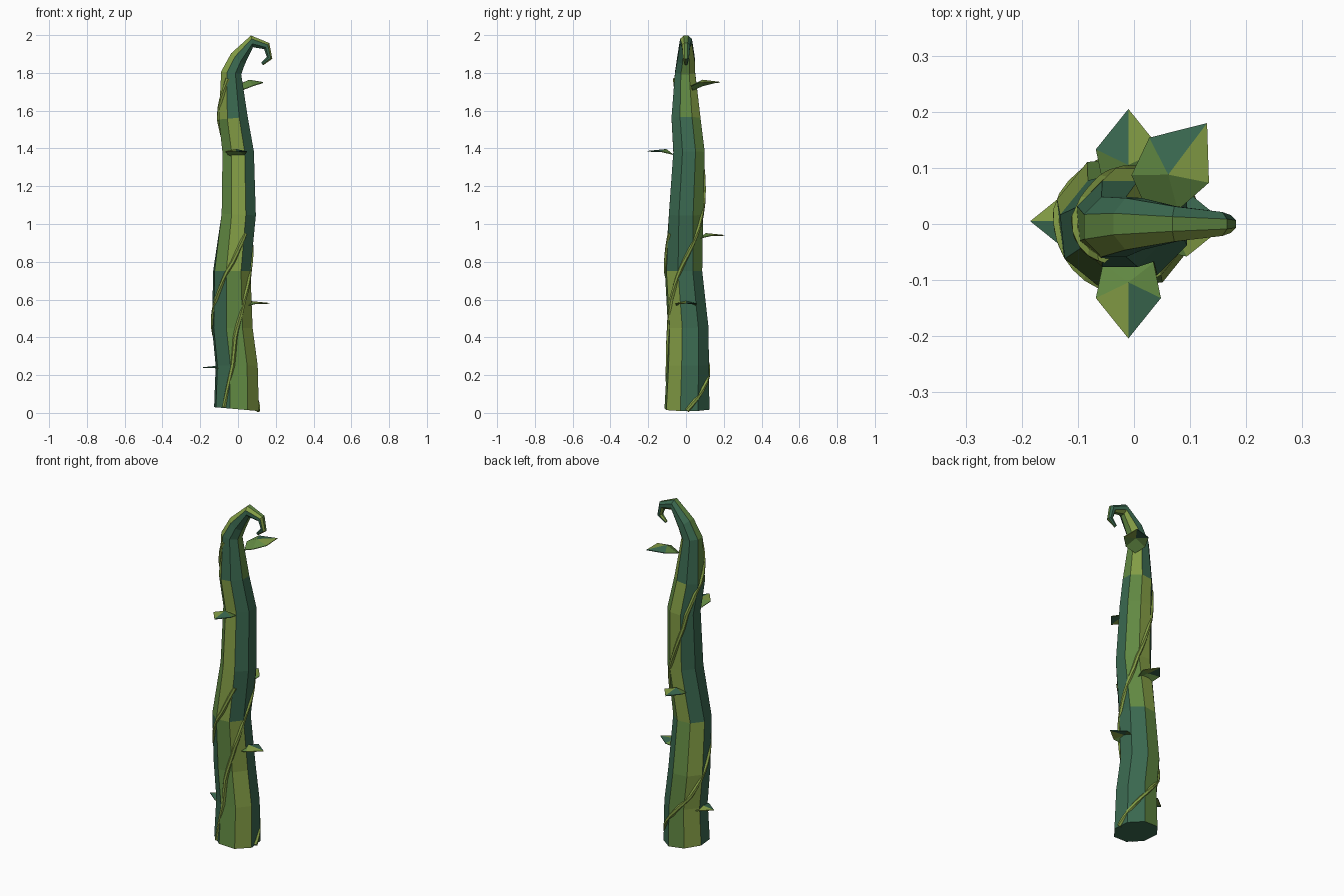
import bpy, bmesh, math
from mathutils import Vector

if "Cube" in bpy.data.objects:
    bpy.data.objects.remove(bpy.data.objects["Cube"])


def make_material(name, rgb):
    mat = bpy.data.materials.new(name)
    mat.use_nodes = True
    mat.diffuse_color = (*rgb, 1)
    mat.node_tree.nodes["Principled BSDF"].inputs["Base Color"].default_value = (*rgb, 1)
    return mat


TEAL, GREEN, OLIVE = 0, 1, 2
materials = [make_material("dark_teal_green", (.043, .14, .08)),
             make_material("mid_green", (.12, .25, .055)),
             make_material("light_olive", (.23, .34, .06))]


def make_object(name, bm):
    mesh = bpy.data.meshes.new(name)
    bmesh.ops.recalc_face_normals(bm, faces=bm.faces)
    bm.to_mesh(mesh)
    bm.free()
    for mat in materials:
        mesh.materials.append(mat)
    obj = bpy.data.objects.new(name, mesh)
    bpy.context.collection.objects.link(obj)
    return obj


# Stalk rings: centre x, y, z, radius, lean in degrees
RINGS = [
    (-.008, .005, .02, .124, 5), (-.007, .01, .25, .116, 0),
    (-.03, .012, .45, .112, 0), (-.033, -.013, .75, .103, 0),
    (.004, 0, 1.05, .098, 3), (.001, .016, 1.38, .09, -3),
    (-.025, 0, 1.56, .083, -5), (-.036, -.005, 1.8, .058, 8),
    (0, 0, 1.875, .05, 38), (.074, 0, 1.967, .034, 80),
    (.152, 0, 1.942, .023, 130), (.167, 0, 1.88, .017, 200),
    (.128, 0, 1.847, .009, 235)]
SIDES = 8


def build_stalk():
    bm = bmesh.new()
    loops = []
    for x, y, z, r, lean in RINGS:
        t = math.radians(lean)
        twist = 6 if z < .8 else 0
        loop = []
        for k in range(SIDES):
            a = math.radians(45 * k - 22.5 + twist)
            u, v = r * math.cos(a), r * math.sin(a)
            loop.append(bm.verts.new((x + u * math.cos(t), y + v, z - u * math.sin(t))))
        loops.append(loop)
    # Colour stripes step round by one side at each third of the stalk
    stripe = [TEAL, TEAL, GREEN, OLIVE]
    for i, (low, high) in enumerate(zip(loops, loops[1:])):
        shift = 0 if i < 3 else 1 if i < 6 else 2
        for k in range(SIDES):
            n = (k + 1) % SIDES
            face = bm.faces.new((low[k], low[n], high[n], high[k]))
            face.material_index = stripe[(k + shift) % 4]
    bm.faces.new(loops[0][::-1]).material_index = TEAL
    bm.faces.new(loops[-1]).material_index = GREEN
    make_object("stalk", bm)


def stalk_at(z):
    for a, b in zip(RINGS, RINGS[1:]):
        if z <= b[2]:
            f = max(0, (z - a[2]) / (b[2] - a[2]))
            return [p + (q - p) * f for p, q in zip(a, b)]


# Thin vine winding round the stalk, half sunk in; keys are (angle, height)
def build_vine(name, keys, radius=.012, steps=5):
    bm = bmesh.new()
    path = []
    for (a0, z0), (a1, z1) in zip(keys, keys[1:]):
        for s in range(steps):
            path.append((a0 + (a1 - a0) * s / steps, z0 + (z1 - z0) * s / steps))
    path.append(keys[-1])
    points = []
    for angle, z in path:
        x, y, _, r, _ = stalk_at(z)
        a = math.radians(angle)
        points.append(Vector((x + .93 * r * math.cos(a), y + .93 * r * math.sin(a), z)))
    loops = []
    for i, p in enumerate(points):
        along = (points[min(i + 1, len(points) - 1)] - points[max(i - 1, 0)]).normalized()
        a = math.radians(path[i][0])
        side = along.cross(Vector((math.cos(a), math.sin(a), 0))).normalized()
        out = side.cross(along)
        loops.append([bm.verts.new(p + radius * (side * math.cos(k * math.pi / 3)
                                                 + out * math.sin(k * math.pi / 3)))
                      for k in range(6)])
    for low, high in zip(loops, loops[1:]):
        for k in range(6):
            n = (k + 1) % 6
            bm.faces.new((low[k], low[n], high[n], high[k]))
    bm.faces.new(loops[0])
    bm.faces.new(loops[-1])
    for face in bm.faces:
        face.material_index = OLIVE
    make_object(name, bm)


# Folded leaf: teal outer left half, olive outer right half, green root
def build_leaf(name, place, heading, size=1.0):
    bm = bmesh.new()
    a = math.radians(heading)

    def vert(u, v, w):
        return bm.verts.new(Vector(place) + size * Vector(
            (u * math.cos(a) - v * math.sin(a), u * math.sin(a) + v * math.cos(a), w)))

    tip, mid, root = vert(.1, 0, .002), vert(0, 0, .012), vert(-.06, 0, -.035)
    for sign, colour in ((1, TEAL), (-1, OLIVE)):
        wide, base = vert(.028, .058 * sign, 0), vert(-.035, .045 * sign, -.015)
        for corners, tint in (((tip, wide, mid), colour), ((mid, wide, base), GREEN),
                              ((mid, base, root), GREEN)):
            face = bm.faces.new(corners if sign > 0 else corners[::-1])
            face.material_index = tint
    leaf = make_object(name, bm)
    solid = leaf.modifiers.new("thickness", "SOLIDIFY")
    solid.thickness = .004


build_stalk()
build_vine("lower_vine", [(0, .012), (45, .12), (135, .33), (200, .55), (270, .8), (300, .95)])
build_vine("upper_vine", [(-125, .03), (-85, .4), (-50, .6), (0, .8), (50, .98),
                          (120, 1.3), (155, 1.5), (250, 1.77)])

build_leaf("right_low_leaf", (-.085, .005, .24), 180)
build_leaf("left_leaf", (.066, 0, .58), 0)
build_leaf("back_leaf", (-.01, .105, .94), 90)
build_leaf("front_leaf", (-.01, -.104, 1.385), -90)
build_leaf("top_leaf", (.061, .088, 1.75), 53, 1.15)
